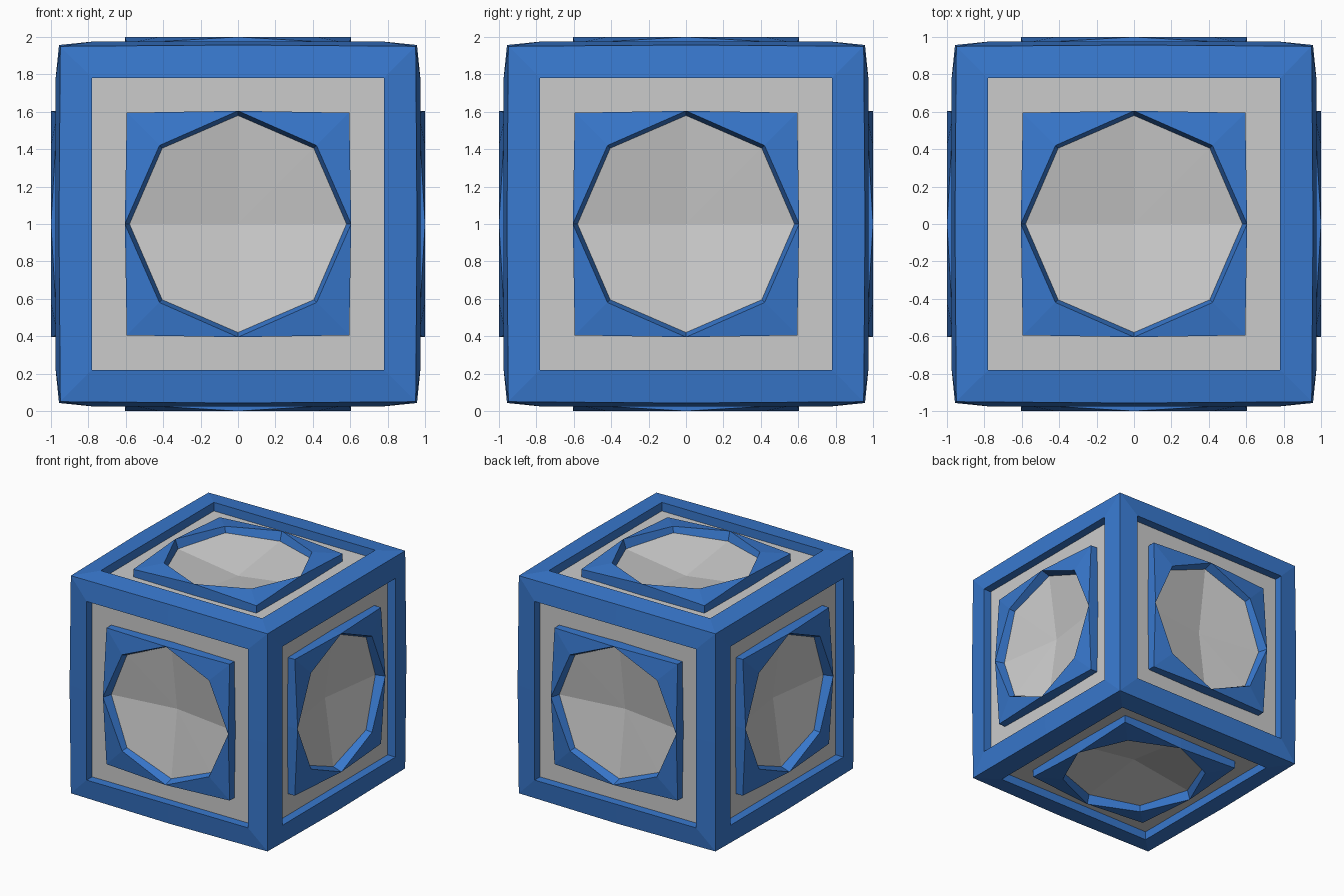
import bpy, bmesh
from math import pi
from mathutils import Matrix

if "Cube" in bpy.data.objects:
    bpy.data.objects.remove(bpy.data.objects["Cube"])

blue = bpy.data.materials.new("blue")
blue.diffuse_color = (0.04, 0.19, 0.62, 1)
blue.use_nodes = True
blue.node_tree.nodes["Principled BSDF"].inputs["Base Color"].default_value = blue.diffuse_color

# orientations of the six identical sides
SIDES = [Matrix.Rotation(i * pi / 2, 4, 'X') for i in range(4)]
SIDES += [Matrix.Rotation(s * pi / 2, 4, 'Y') for s in (1, -1)]
LIFT = Matrix.Translation((0, 0, 1))


def loop(mid, diag, h_mid, h_diag):
    """Eight points around a side: edge middles and diagonal corners."""
    pts = []
    for i, (x, y) in enumerate([(1, 0), (1, 1), (0, 1), (-1, 1),
                                (-1, 0), (-1, -1), (0, -1), (1, -1)]):
        r, h = (diag, h_diag) if i % 2 else (mid, h_mid)
        pts.append((x * r, y * r, h))
    return pts


def build(name, loops, mat=None, apex=None):
    """Loft the loops from outside in, and repeat on all six sides."""
    bm = bmesh.new()
    for side in SIDES:
        m = LIFT @ side
        rows = [[bm.verts.new(m @ Matrix.Translation(p).translation) for p in l]
                for l in loops]
        for a, b in zip(rows, rows[1:]):
            for i in range(8):
                j = (i + 1) % 8
                bm.faces.new((a[i], a[j], b[j], b[i]))
        if apex is not None:
            c = bm.verts.new(m @ Matrix.Translation((0, 0, apex)).translation)
            for i in range(8):
                bm.faces.new((rows[-1][i], rows[-1][(i + 1) % 8], c))
    bmesh.ops.remove_doubles(bm, verts=bm.verts, dist=0.0005)
    me = bpy.data.meshes.new(name)
    bm.to_mesh(me)
    bm.free()
    if mat:
        me.materials.append(mat)
    ob = bpy.data.objects.new(name, me)
    bpy.context.collection.objects.link(ob)
    return ob


# outer frame, slightly bulged, with recessed inner walls
build("edge_frame", [loop(.957, .95, .957, .95),
                     loop(.78, .78, .975, .975),
                     loop(.78, .78, .88, .88)], blue)

# raised square collars with octagonal openings
build("collars", [loop(.605, .595, .88, .88),
                  loop(.605, .595, 1.0, .965),
                  loop(.605, .42, 1.0, 1.0),
                  loop(.58, .405, .92, .95)], blue)

# flat recessed panels
build("panels", [loop(.79, .79, .9, .9), loop(.59, .5, .9, .9)])

# shallow dished centres
build("dishes", [loop(.58, .405, .92, .953)], apex=.84)
